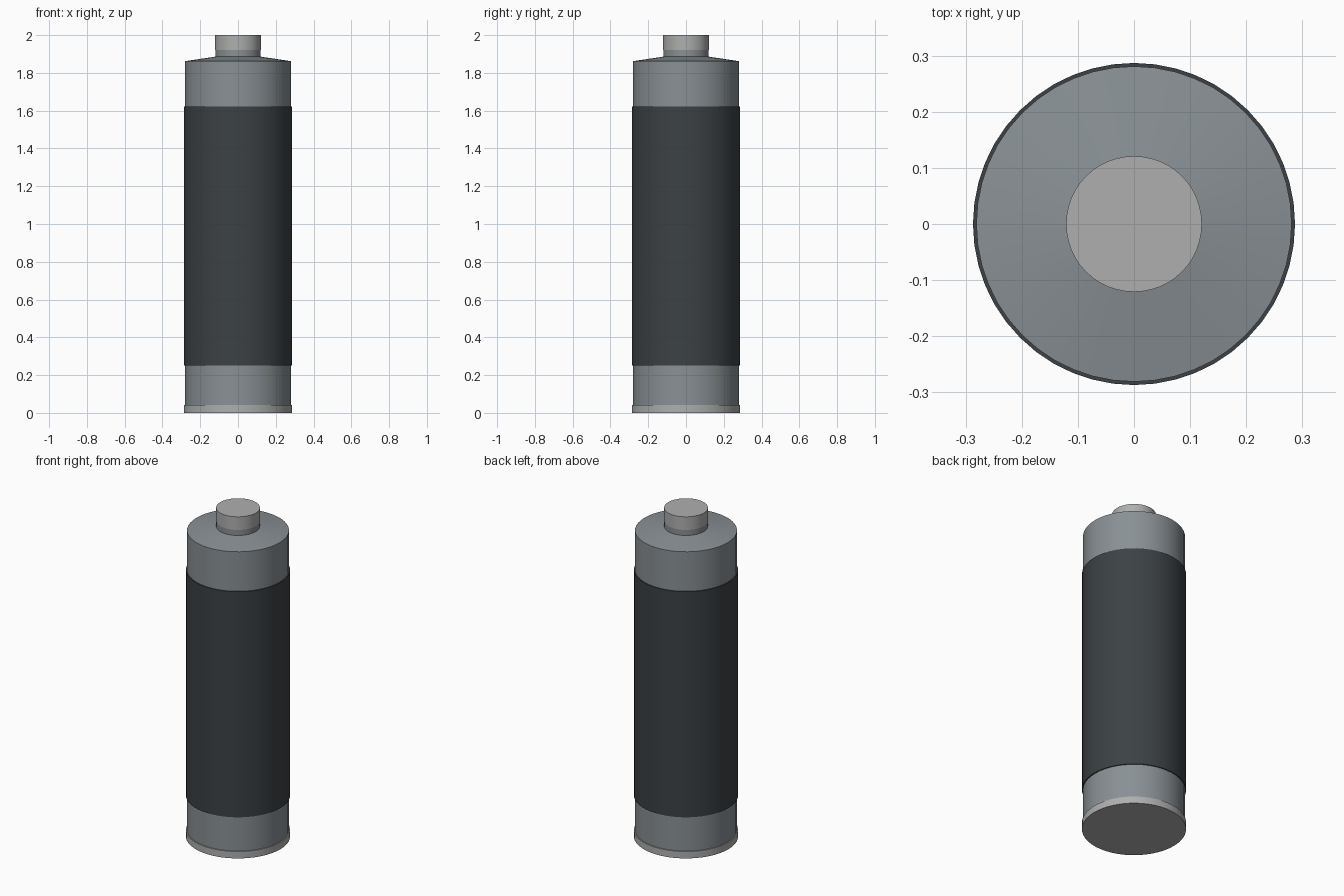
import bpy, bmesh
from math import cos, sin, tau

if "Cube" in bpy.data.objects:
    bpy.data.objects.remove(bpy.data.objects["Cube"])

SIDES = 48


def material(name, rgb):
    m = bpy.data.materials.new(name)
    m.diffuse_color = (*rgb, 1)
    m.use_nodes = True
    m.node_tree.nodes["Principled BSDF"].inputs["Base Color"].default_value = m.diffuse_color
    return m


def lathe(name, profile, mat, closed=False):
    """Spin (radius, z) points, listed bottom to top, around z; cap the ends unless closed."""
    bm = bmesh.new()
    rings = [[bm.verts.new((r * cos(tau * i / SIDES), r * sin(tau * i / SIDES), z))
              for i in range(SIDES)] for r, z in profile]
    pairs = list(zip(rings, rings[1:]))
    if closed:
        pairs.append((rings[-1], rings[0]))
    for a, b in pairs:
        for i in range(SIDES):
            j = (i + 1) % SIDES
            bm.faces.new((a[i], a[j], b[j], b[i]))
    if not closed:
        bm.faces.new(rings[0][::-1])
        bm.faces.new(rings[-1])
    mesh = bpy.data.meshes.new(name)
    bm.to_mesh(mesh)
    bm.free()
    ob = bpy.data.objects.new(name, mesh)
    bpy.context.collection.objects.link(ob)
    mesh.materials.append(mat)
    bpy.ops.object.select_all(action='DESELECT')
    ob.select_set(True)
    bpy.context.view_layer.objects.active = ob
    bpy.ops.object.shade_smooth_by_angle()
    return ob


casing = material("casing_grey", (0.25, 0.28, 0.30))
metal = material("terminal_grey", (0.42, 0.43, 0.42))
dark = material("sleeve_dark", (0.045, 0.053, 0.058))

# Cell body with sloped shoulder and neck
lathe("body", [(0.281, 0.04), (0.281, 1.862), (0.12, 1.886), (0.12, 1.92)], casing)
# Dark wrap around the middle
lathe("sleeve", [(0.287, 0.25), (0.287, 1.622), (0.281, 1.622), (0.281, 0.25)], dark, closed=True)
# Positive contact on top
lathe("top_terminal", [(0.121, 1.92), (0.121, 2.0)], metal)
# Negative contact disc
lathe("bottom_terminal", [(0.287, 0.0), (0.287, 0.042)], metal)
